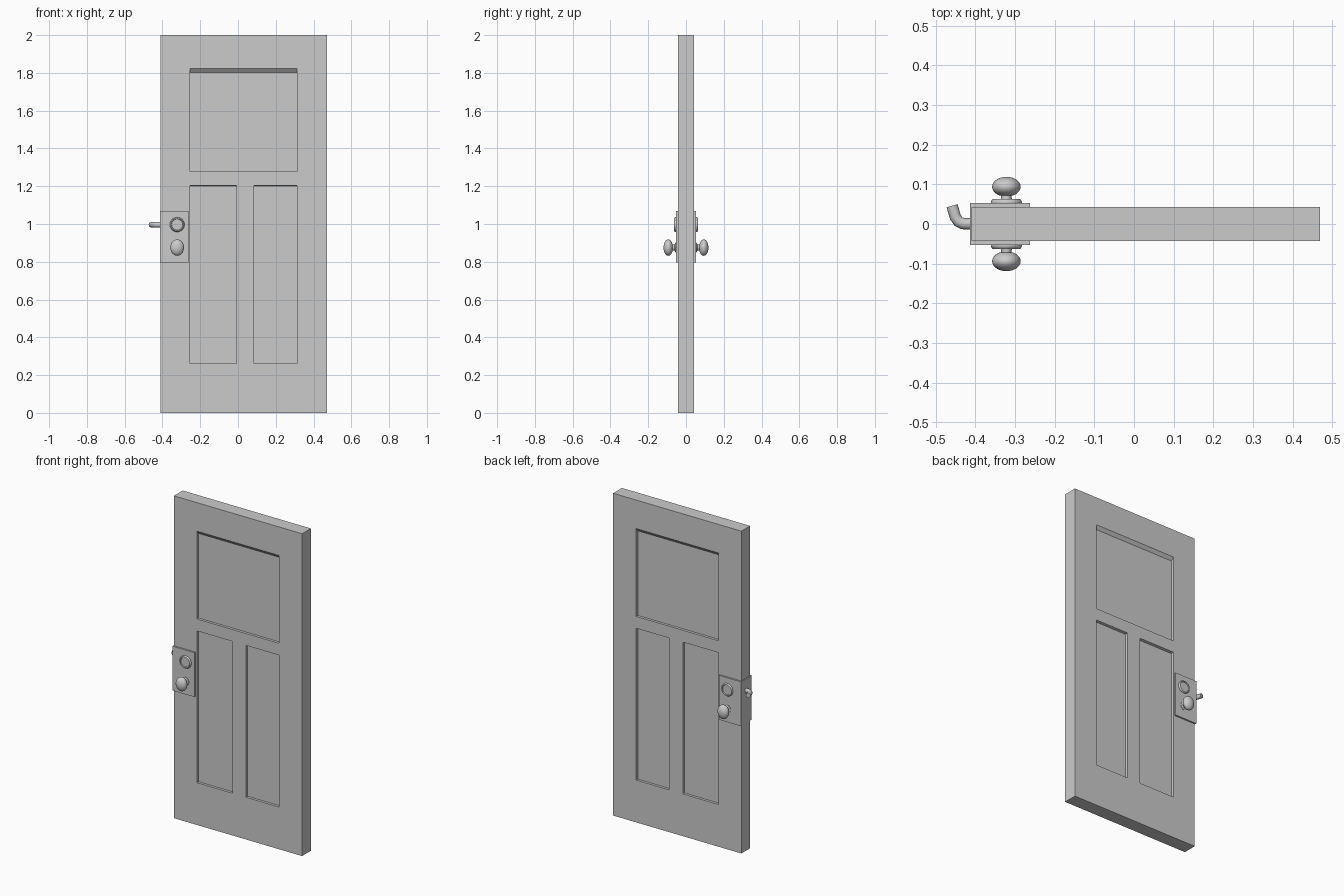
import bpy, bmesh, math
from mathutils import Matrix

if "Cube" in bpy.data.objects:
    bpy.data.objects.remove(bpy.data.objects["Cube"])

HALF = 0.043      # half door thickness
DEPTH = 0.016     # panel recess depth
HW_X = -0.322     # hardware centre line


def add_mesh(name, bm):
    bmesh.ops.recalc_face_normals(bm, faces=bm.faces)
    me = bpy.data.meshes.new(name)
    bm.to_mesh(me)
    bm.free()
    ob = bpy.data.objects.new(name, me)
    bpy.context.collection.objects.link(ob)
    return ob


def box(name, x0, x1, y0, y1, z0, z1, slope=0.0, side=0):
    """Box; slope lowers the top edge on the inner side of a recess cutter."""
    bm = bmesh.new()
    bmesh.ops.create_cube(bm, size=1)
    for v in bm.verts:
        x, y, z = v.co
        v.co = (x1 if x > 0 else x0, y1 if y > 0 else y0, z1 if z > 0 else z0)
        if slope and z > 0:
            if (y * side) < 0:
                v.co.z -= slope
            else:
                v.co.z += slope * (abs(v.co.y) - HALF) / DEPTH
    return add_mesh(name, bm)


def lathe(name, profile, x, z, side, segs=32):
    """Spin (radius, y) points around the y axis, on one side of the door."""
    bm = bmesh.new()
    vs = [bm.verts.new((r, side * y, 0)) for r, y in profile]
    es = [bm.edges.new(p) for p in zip(vs, vs[1:])]
    bmesh.ops.spin(bm, geom=vs + es, cent=(0, 0, 0), axis=(0, 1, 0),
                   angle=2 * math.pi, steps=segs)
    bmesh.ops.remove_doubles(bm, verts=bm.verts, dist=1e-5)
    bmesh.ops.translate(bm, verts=bm.verts, vec=(x, 0, z))
    return add_mesh(name, bm)


def smooth(ob, angle=40):
    bpy.ops.object.select_all(action='DESELECT')
    ob.select_set(True)
    bpy.context.view_layer.objects.active = ob
    bpy.ops.object.shade_smooth_by_angle(angle=math.radians(angle))


# Door slab with recessed panels on both faces
door = box("door_slab", -0.41, 0.47, -HALF, HALF, 0, 2)
panels = [("upper", -0.253, 0.312, 1.278, 1.823, 0.02),
          ("lower_left", -0.253, -0.008, 0.262, 1.204, 0.003),
          ("lower_right", 0.085, 0.312, 0.262, 1.204, 0.003)]
cutters = []
for label, x0, x1, z0, z1, slope in panels:
    for side in (-1, 1):
        y0, y1 = sorted((side * (HALF - DEPTH), side * (HALF + 0.02)))
        c = box(f"{label}_panel_cutter", x0, x1, y0, y1, z0, z1, slope, side)
        c.hide_render = True
        m = door.modifiers.new(label, 'BOOLEAN')
        m.object, m.operation, m.solver = c, 'DIFFERENCE', 'EXACT'
        cutters.append(c)
bpy.context.view_layer.objects.active = door
for m in list(door.modifiers):
    bpy.ops.object.modifier_apply(modifier=m.name)
for c in cutters:
    bpy.data.objects.remove(c)

# Lock plate wrapping the door edge
box("lock_plate", -0.414, -0.262, -0.053, 0.053, 0.795, 1.07)

# Knobs and lock rings on both sides
neck = [(0, 0.05), (0.022, 0.05), (0.022, 0.056), (0.014, 0.06), (0.013, 0.072)]
ball = [(0.036 * math.sin(a), 0.094 - 0.025 * math.cos(a))
        for a in (math.radians(25 + 155 * i / 12) for i in range(13))]
ring = [(0, 0.05), (0.039, 0.05), (0.039, 0.057), (0.035, 0.063),
        (0.031, 0.063), (0.029, 0.058), (0, 0.058)]
for side, word in ((-1, "front"), (1, "back")):
    knob = lathe(f"{word}_knob", neck + ball, 0, 0, side)
    # taller than wide
    knob.data.transform(Matrix.Diagonal((1, 1, 1.2, 1)))
    knob.data.transform(Matrix.Translation((HW_X, 0, 0.875)))
    smooth(knob)
    smooth(lathe(f"{word}_lock_ring", ring, HW_X, 0.997, side), 30)

# Bent latch finger out of the door edge
path = [(-0.40, 0.0), (-0.432, 0.001), (-0.443, 0.006), (-0.451, 0.018), (-0.459, 0.046)]
cu = bpy.data.curves.new("latch_finger", 'CURVE')
cu.dimensions = '3D'
cu.bevel_depth = 0.0145
cu.bevel_resolution = 3
cu.use_fill_caps = True
sp = cu.splines.new('POLY')
sp.points.add(len(path) - 1)
for p, (x, y) in zip(sp.points, path):
    p.co = (x, y, 0.996, 1)
latch = bpy.data.objects.new("latch_finger", cu)
bpy.context.collection.objects.link(latch)
bpy.ops.object.select_all(action='DESELECT')
latch.select_set(True)
bpy.context.view_layer.objects.active = latch
bpy.ops.object.convert(target='MESH')
smooth(bpy.context.view_layer.objects.active, 50)
